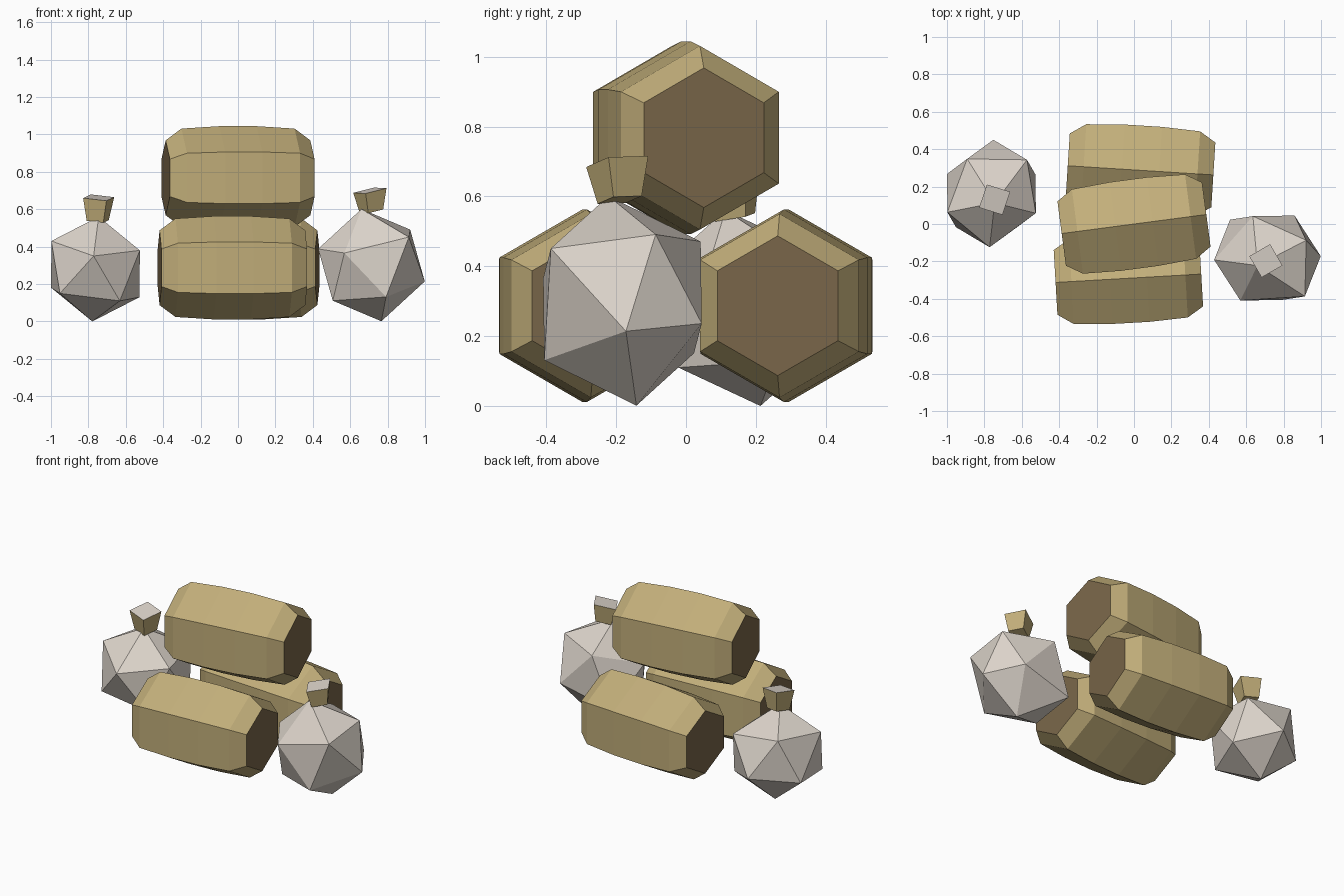
import bpy, bmesh, math
from mathutils import Vector, Matrix

if "Cube" in bpy.data.objects:
    bpy.data.objects.remove(bpy.data.objects["Cube"])


def material(name, rgb):
    m = bpy.data.materials.new(name)
    m.diffuse_color = (*rgb, 1)
    m.use_nodes = True
    m.node_tree.nodes["Principled BSDF"].inputs["Base Color"].default_value = m.diffuse_color
    return m


STRAW = material("straw", (0.54, 0.425, 0.195))
CUT = material("bale_end_brown", (0.19, 0.132, 0.066))
CLOTH = material("sack_cloth", (0.72, 0.66, 0.595))


def finish(bm, name, mats):
    bmesh.ops.recalc_face_normals(bm, faces=bm.faces)
    me = bpy.data.meshes.new(name)
    bm.to_mesh(me)
    bm.free()
    for m in mats:
        me.materials.append(m)
    ob = bpy.data.objects.new(name, me)
    bpy.context.collection.objects.link(ob)
    return ob


def loft(bm, rings):
    """Bridge equal rings of points, cap both ends; returns the caps."""
    vs = [[bm.verts.new(p) for p in r] for r in rings]
    n = len(vs[0])
    for a, b in zip(vs, vs[1:]):
        for i in range(n):
            j = (i + 1) % n
            bm.faces.new((a[i], a[j], b[j], b[i]))
    return bm.faces.new(vs[0]), bm.faces.new(vs[-1])


# bulging six-sided bales lying along x
PROFILE = [(-0.39, 0.2), (-0.305, 0.263), (-0.1, 0.276),
           (0.1, 0.276), (0.305, 0.263), (0.39, 0.2)]


def bale(name, loc, yaw):
    bm = bmesh.new()
    rings = [[(x, r * math.sin(k * math.pi / 3), r * math.cos(k * math.pi / 3))
              for k in range(6)] for x, r in PROFILE]
    for cap in loft(bm, rings):
        cap.material_index = 1
    ob = finish(bm, name, (STRAW, CUT))
    ob.location = loc
    ob.rotation_euler.z = math.radians(yaw)


bale("front_bale", (-0.03, -0.29, 0.287), 3.3)
bale("back_bale", (0.035, 0.287, 0.287), -3.6)
bale("top_bale", (0, 0, 0.768), 7.5)


# lumpy tilted twenty-sided sack: upper half points mirrored through the centre
def sack(name, loc, upper):
    bm = bmesh.new()
    for p in upper:
        for s in (1, -1):
            bm.verts.new(Vector(p) * s)
    bmesh.ops.convex_hull(bm, input=bm.verts)
    finish(bm, name, (CLOTH,)).location = loc


# flared square neck on top of a sack, tilted with the sack axis
def neck(name, low, high, axis, turn):
    bm = bmesh.new()
    tilt = Vector((0, 0, 1)).rotation_difference(Vector(axis)).to_matrix()
    rings = []
    for c, r in ((low, 0.066), (high, 0.093)):
        rings.append([Vector(c) + tilt @ Vector((
            r * math.cos(math.radians(turn + 90 * k)),
            r * math.sin(math.radians(turn + 90 * k)), 0)) for k in range(4)])
    loft(bm, rings)[1].material_index = 1
    finish(bm, name, (STRAW, CLOTH))


sack("left_sack", (-0.762, 0.163, 0.28),
     [(0.017, -0.05, 0.28), (-0.13, 0.185, 0.17), (-0.236, -0.1, 0.15),
      (-0.01, -0.287, 0.07), (0.237, -0.105, 0.1), (0.19, 0.18, 0.13)])
neck("left_sack_neck", (-0.75, 0.14, 0.54), (-0.745, 0.13, 0.662),
     (0.035, -0.1, 0.56), 27)

sack("right_sack", (0.7135, -0.182, 0.301),
     [(-0.053, -0.04, 0.3), (0.207, 0.095, 0.19), (-0.078, 0.224, 0.17),
      (-0.285, -0.01, 0.087), (-0.145, -0.227, 0.065), (0.2, -0.205, 0.15)])
neck("right_sack_neck", (0.713, -0.19, 0.59), (0.705, -0.197, 0.7),
     (-0.105, -0.08, 0.6), 75)
